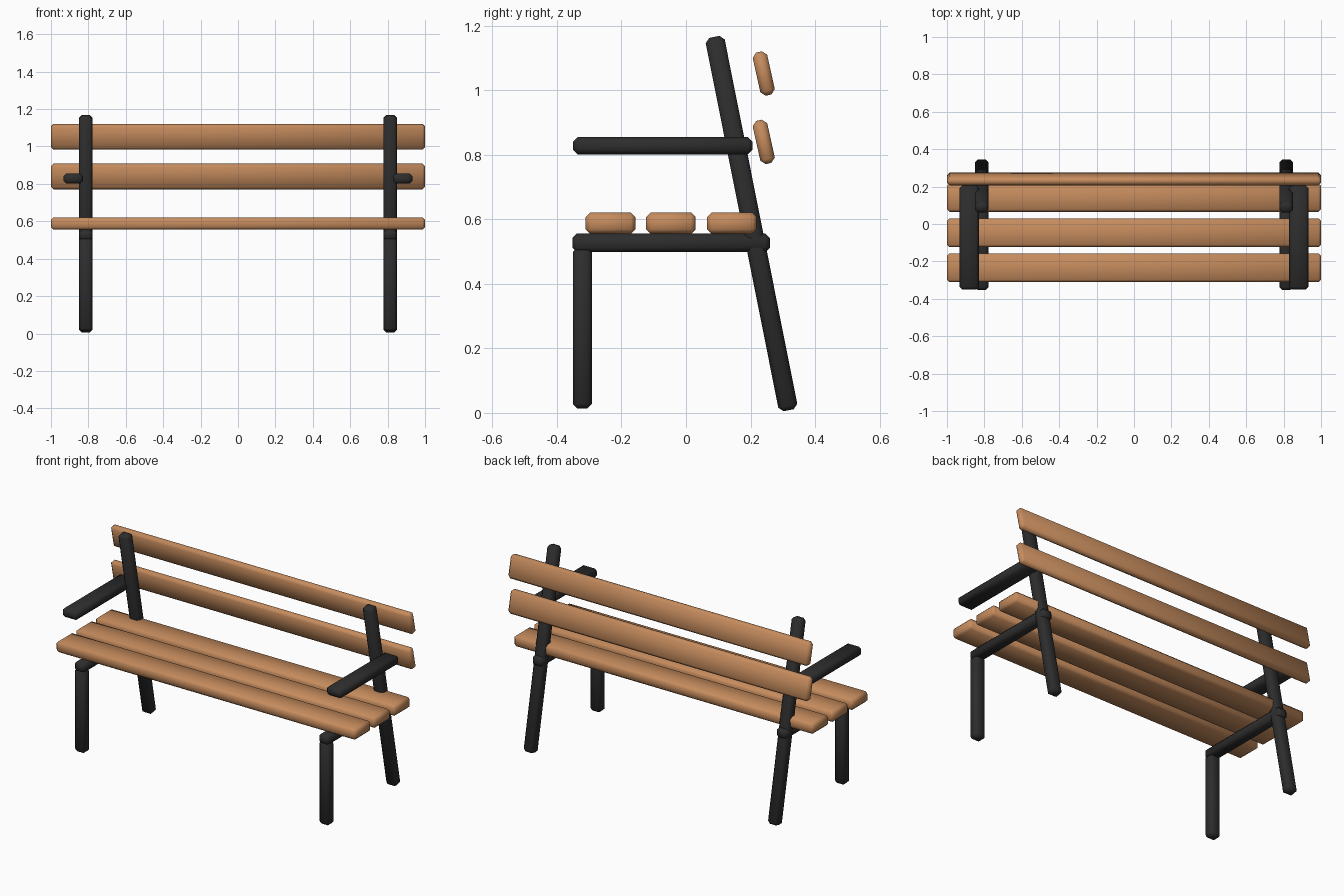
import bpy
import math

if "Cube" in bpy.data.objects:
    bpy.data.objects.remove(bpy.data.objects["Cube"])


def material(name, color):
    m = bpy.data.materials.new(name)
    m.diffuse_color = (*color, 1)
    m.use_nodes = True
    m.node_tree.nodes["Principled BSDF"].inputs["Base Color"].default_value = m.diffuse_color
    return m


WOOD = material("warm wood", (0.56, 0.26, 0.11))
IRON = material("black iron", (0.026, 0.026, 0.027))


def bar(name, center, size, mat, tilt=0.0, bevel=0.014):
    """Softly chamfered box, tilted about the x axis."""
    bpy.ops.mesh.primitive_cube_add(size=1)
    ob = bpy.context.object
    ob.name = name
    ob.scale = size
    bpy.ops.object.transform_apply(location=False, rotation=False, scale=True)
    mod = ob.modifiers.new("soft edges", 'BEVEL')
    mod.width = bevel
    mod.segments = 1
    bpy.ops.object.modifier_apply(modifier=mod.name)
    ob.location = center
    ob.rotation_euler.x = tilt
    ob.data.materials.append(mat)
    bpy.ops.object.shade_smooth_by_angle(angle=math.radians(60))
    return ob


# seat slats
for i, y in enumerate((-0.234, -0.047, 0.142)):
    bar(f"seat_slat_{i + 1}", (0, y, 0.588), (2.0, 0.154, 0.066), WOOD)

# backrest slats, leaning back to match the posts
for i, z in enumerate((0.84, 1.052)):
    bar(f"back_slat_{i + 1}", (0, 0.241, z), (2.0, 0.137, 0.046)[:1] + (0.046, 0.137),
        WOOD, tilt=math.radians(12.5))

# iron frames on both sides
lean = math.atan2(0.23, 1.155)
for side, s in (("left", -1), ("right", 1)):
    x = 0.814 * s
    bar(f"front_leg_{side}", (x, -0.321, 0.263), (0.07, 0.06, 0.498), IRON)
    bar(f"seat_rail_{side}", (x, -0.046, 0.527), (0.07, 0.612, 0.058), IRON)
    bar(f"back_post_{side}", (x, 0.203, 0.587), (0.07, 0.06, 1.18), IRON, tilt=lean)
    bar(f"armrest_{side}", (0.881 * s, -0.072, 0.828), (0.102, 0.556, 0.054), IRON)
